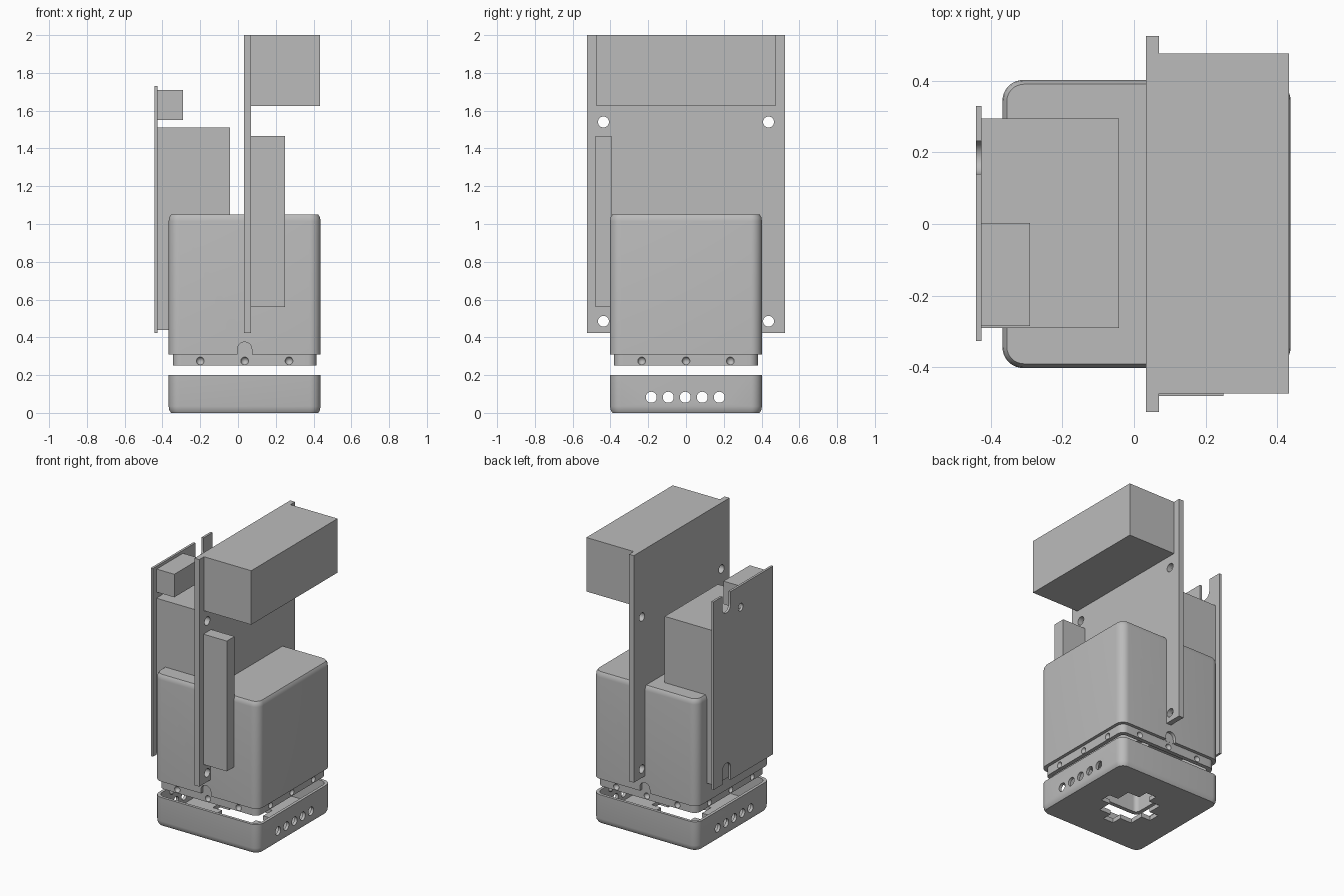
import bpy, bmesh, math
from mathutils import Vector

if "Cube" in bpy.data.objects:
    bpy.data.objects.remove(bpy.data.objects["Cube"])

CX = 0.035  # housing centre in x

grey = bpy.data.materials.new("plain grey")
grey.diffuse_color = (0.5, 0.5, 0.5, 1)
grey.use_nodes = True
grey.node_tree.nodes["Principled BSDF"].inputs["Base Color"].default_value = grey.diffuse_color


def finish(name, bm):
    bmesh.ops.recalc_face_normals(bm, faces=bm.faces[:])
    me = bpy.data.meshes.new(name)
    bm.to_mesh(me)
    bm.free()
    me.materials.append(grey)
    ob = bpy.data.objects.new(name, me)
    bpy.context.collection.objects.link(ob)
    return ob


def prism(name, pts, axis, a, b):
    """Extrude a 2D outline along an axis from a to b."""
    def place(p, t):
        return {'x': (t, p[0], p[1]), 'y': (p[0], t, p[1]), 'z': (p[0], p[1], t)}[axis]
    bm = bmesh.new()
    lo = [bm.verts.new(place(p, a)) for p in pts]
    hi = [bm.verts.new(place(p, b)) for p in pts]
    bm.faces.new(lo)
    bm.faces.new(hi)
    n = len(pts)
    for i in range(n):
        j = (i + 1) % n
        bm.faces.new((lo[i], lo[j], hi[j], hi[i]))
    return finish(name, bm)


def rect(x0, x1, y0, y1):
    return [(x0, y0), (x1, y0), (x1, y1), (x0, y1)]


def box(name, x0, x1, y0, y1, z0, z1):
    return prism(name, rect(x0, x1, y0, y1), 'z', z0, z1)


def circle(cx, cy, r, n=24):
    return [(cx + r * math.cos(2 * math.pi * i / n), cy + r * math.sin(2 * math.pi * i / n))
            for i in range(n)]


def slot(cx, cy, r, end, n=12):
    """U shape: half circle at (cx, cy), straight legs running to height end."""
    s = 1 if end < cy else -1
    arc = [(cx + r * math.cos(math.pi * i / n), cy + s * r * math.sin(math.pi * i / n))
           for i in range(n + 1)]
    return arc + [(cx - r, end), (cx + r, end)]


def ball(name, pos, r):
    bm = bmesh.new()
    bmesh.ops.create_uvsphere(bm, u_segments=16, v_segments=10, radius=r)
    bmesh.ops.translate(bm, vec=Vector(pos), verts=bm.verts[:])
    return finish(name, bm)


def cut(ob, cutter):
    mod = ob.modifiers.new("cut", 'BOOLEAN')
    mod.operation = 'DIFFERENCE'
    mod.solver = 'EXACT'
    mod.object = cutter
    bpy.context.view_layer.update()
    dg = bpy.context.evaluated_depsgraph_get()
    me = bpy.data.meshes.new_from_object(ob.evaluated_get(dg))
    ob.modifiers.clear()
    ob.data = me
    bpy.data.objects.remove(cutter)


def loft(name, rings, seg=8):
    """Rounded-square rings (half size, corner radius, z), joined and capped at both ends."""
    bm = bmesh.new()
    loops = []
    for h, r, z in rings:
        loop = []
        for q in range(4):
            a0 = q * math.pi / 2
            sx = (1, -1, -1, 1)[q]
            sy = (1, 1, -1, -1)[q]
            for i in range(seg + 1):
                a = a0 + i * math.pi / 2 / seg
                loop.append(bm.verts.new((CX + sx * (h - r) + r * math.cos(a),
                                          sy * (h - r) + r * math.sin(a), z)))
        loops.append(loop)
    n = len(loops[0])
    for A, B in zip(loops, loops[1:]):
        for i in range(n):
            j = (i + 1) % n
            bm.faces.new((A[i], A[j], B[j], B[i]))
    bm.faces.new(loops[0])
    bm.faces.new(loops[-1])
    return finish(name, bm)


def smooth(ob):
    bpy.ops.object.select_all(action='DESELECT')
    ob.select_set(True)
    bpy.context.view_layer.objects.active = ob
    bpy.ops.object.shade_smooth_by_angle(angle=math.radians(25))


# Snap positions around the four sides, at distance d from the centre
def snaps(d, z):
    for o in (-0.235, 0, 0.235):
        for s in (-1, 1):
            yield (CX + o, s * d, z)
            yield (CX + s * d, o, z)


# Upper housing: hollow cover, open below, with a stepped lip
housing = loft("upper_housing", [
    (0.352, 0.03, 1.0), (0.352, 0.03, 0.25), (0.38, 0.045, 0.25), (0.38, 0.045, 0.31),
    (0.402, 0.058, 0.31), (0.402, 0.058, 1.015), (0.399, 0.055, 1.035), (0.39, 0.048, 1.05)])
for s in (-1, 1):  # cable arches front and back
    a, b = sorted((s * 0.381, s * 0.45))
    cut(housing, prism("arch_cutter", slot(CX, 0.337, 0.038, 0.3), 'y', a, b))
for p in snaps(0.382, 0.275):  # snap dimples in the lip
    cut(housing, ball("dimple_cutter", p, 0.021))
smooth(housing)

# Base tray: open above
tray = loft("base_tray", [
    (0.382, 0.046, 0.03), (0.382, 0.046, 0.2), (0.402, 0.058, 0.2), (0.402, 0.058, 0.035),
    (0.399, 0.055, 0.015), (0.39, 0.048, 0.0)])
for i in range(5):  # vent holes through both sides
    cut(tray, prism("vent_cutter", circle((i - 2) * 0.09 - 0.004, 0.083, 0.029), 'x', -1, 1))
for hx, hy in ((0.13, 0.14), (0.20, 0.04), (0.04, 0.21)):  # floor opening with tabs
    cut(tray, prism("floor_cutter", rect(CX - hx, CX + hx, -hy, hy), 'z', -0.1, 0.1))
smooth(tray)
for i, p in enumerate(snaps(0.382, 0.165)):
    smooth(ball("snap_bump_%d" % i, p, 0.017))

# Large mounting plate with four screw holes
plate = box("main_plate", 0.033, 0.07, -0.525, 0.525, 0.423, 2.0)
for y in (-0.437, 0.437):
    for z in (0.485, 1.54):
        cut(plate, prism("screw_cutter", circle(y, z, 0.029), 'x', -0.2, 0.3))
smooth(plate)

# Parts on the main plate
box("top_block", 0.07, 0.433, -0.473, 0.475, 1.625, 2.0)
box("side_strip", 0.07, 0.25, -0.48, -0.395, 0.56, 1.465)

# Thin side board with slots top and bottom and a small hole
board = box("side_board", -0.441, -0.425, -0.327, 0.329, 0.423, 1.73)
cut(board, prism("slot_cutter", slot(0.185, 1.645, 0.046, 1.9), 'x', -0.6, -0.3))
cut(board, prism("slot_cutter", slot(0.185, 0.51, 0.046, 0.3), 'x', -0.6, -0.3))
cut(board, prism("hole_cutter", circle(0.03, 1.58, 0.026), 'x', -0.6, -0.3))
smooth(board)

# Parts on the side board
box("large_block", -0.425, -0.042, -0.29, 0.294, 0.438, 1.51)
box("small_block", -0.425, -0.29, -0.285, 0.003, 1.55, 1.71)
